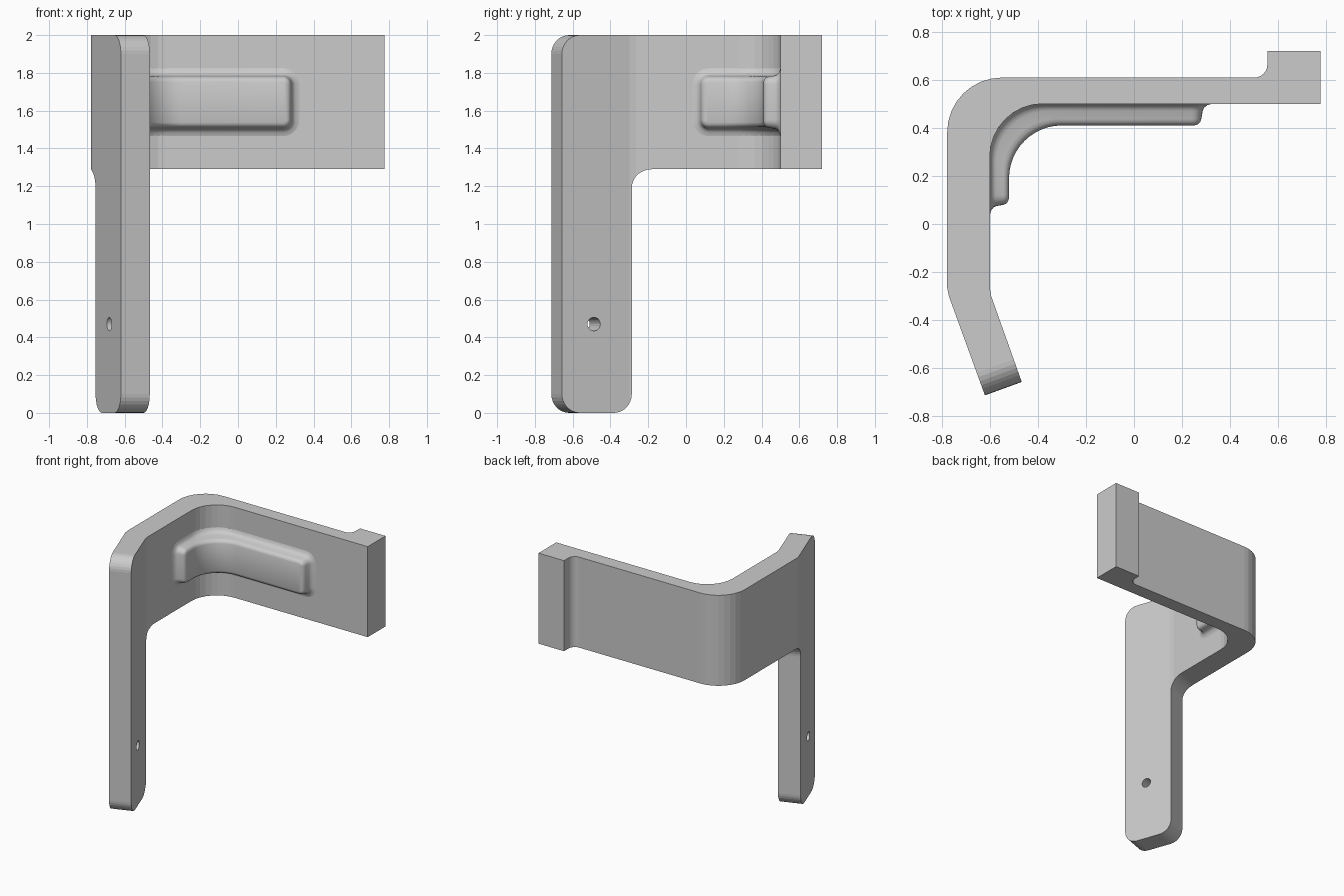
import bpy, bmesh, math
from mathutils import Vector, Matrix

if "Cube" in bpy.data.objects:
    bpy.data.objects.remove(bpy.data.objects["Cube"])

grey = bpy.data.materials.new("light grey metal")
grey.diffuse_color = (0.6, 0.6, 0.6, 1)
grey.use_nodes = True
grey.node_tree.nodes["Principled BSDF"].inputs["Base Color"].default_value = grey.diffuse_color


def arc(cx, cy, r, a0, a1, n=8):
    return [(cx + r * math.cos(math.radians(a0 + (a1 - a0) * i / n)),
             cy + r * math.sin(math.radians(a0 + (a1 - a0) * i / n))) for i in range(n + 1)]


def finish(name, bm):
    bmesh.ops.recalc_face_normals(bm, faces=bm.faces)
    me = bpy.data.meshes.new(name)
    bm.to_mesh(me)
    bm.free()
    ob = bpy.data.objects.new(name, me)
    bpy.context.collection.objects.link(ob)
    me.materials.append(grey)
    return ob


def prism(name, pts, lo, hi, mat=Matrix()):
    """Extrude a 2D outline along local z, then place it by a matrix."""
    bm = bmesh.new()
    f = bm.faces.new([bm.verts.new((x, y, lo)) for x, y in pts])
    ext = bmesh.ops.extrude_face_region(bm, geom=[f])["geom"]
    bmesh.ops.translate(bm, vec=(0, 0, hi - lo),
                        verts=[v for v in ext if isinstance(v, bmesh.types.BMVert)])
    bm.transform(mat)
    return finish(name, bm)


def boolean(ob, cutter, op):
    m = ob.modifiers.new(op, 'BOOLEAN')
    m.operation, m.object, m.solver = op, cutter, 'EXACT'
    bpy.context.view_layer.objects.active = ob
    bpy.ops.object.modifier_apply(modifier=m.name)
    bpy.data.objects.remove(cutter, do_unlink=True)


# Bracket body: plan outline, full height
plan = [(-0.62, -0.713), (-0.77, -0.3), (-0.777, -0.265)]
plan += arc(-0.55, 0.382, 0.227, 180, 90)
plan += arc(0.5, 0.664, 0.055, -90, 0, 6)
plan += [(0.555, 0.72), (0.776, 0.72), (0.776, 0.5)]
plan += arc(-0.38, 0.28, 0.22, 90, 180)
plan += [(-0.60, -0.265), (-0.594, -0.3), (-0.467, -0.657)]
body = prism("bracket_body", plan, 0, 2)

# Side outline (distance from flange tip, height) seen square to the slanted flange
side = arc(0.1, 0.1, 0.1, 180, 270) + arc(0.292, 0.1, 0.1, 270, 360)
side += arc(0.492, 1.19, 0.1, 180, 90) + [(2.5, 1.29), (2.5, 2.1), (0.1, 2.1)]
side += arc(0.1, 1.9, 0.1, 90, 180)
c, s = math.cos(math.radians(20)), math.sin(math.radians(20))
flange = Matrix(((-s, 0, c, -0.544), (c, 0, s, -0.685), (0, 1, 0, 0), (0, 0, 0, 1)))
boolean(body, prism("side_cutter", side, -3, 3, flange), 'INTERSECT')

# Screw holes: two in the flange, three in the end pad
for z in (0.47, 1.47):
    boolean(body, prism("flange_hole", arc(0.18, z, 0.036, 0, 345, 23), -0.3, 0.3, flange), 'DIFFERENCE')
pad = Matrix(((1, 0, 0, 0), (0, 0, 1, 0), (0, 1, 0, 0), (0, 0, 0, 1)))
for z in (1.47, 1.648, 1.825):
    boolean(body, prism("pad_hole", arc(0.662, z, 0.043, 0, 345, 23), 0.3, 0.9, pad), 'DIFFERENCE')

# Raised corner rib: rings of (outset, height fraction) from wall to top
R, ZC, HZ, K = 0.22, 1.645, 0.135, 5
rings = [(0.05, -0.1), (0.045, 0), (0.025, 0.06), (0.012, 0.18), (0.006, 0.32),
         (0, 0.7), (-0.004, 0.84), (-0.014, 0.95), (-0.028, 1)]
bm = bmesh.new()
loops = []
for o, t in rings:
    cen = Vector((-0.38, 0.28)).lerp(Vector((-0.30, 0.19)), t)
    r, cols = 0.04 + o, []
    q = [math.radians(90 * i / K) for i in range(K + 1)]
    for a in q:
        cols.append((cen.x - R, 0.08 - o + r * (1 - math.cos(a)), HZ + o - r * (1 - math.sin(a))))
    cols += [(x, y, HZ + o) for x, y in arc(cen.x, cen.y, R, 180, 90, 12)]
    for a in reversed(q):
        cols.append((0.28 + o - r * (1 - math.cos(a)), cen.y + R, HZ + o - r * (1 - math.sin(a))))
    loops.append(([bm.verts.new((x, y, ZC + h)) for x, y, h in cols],
                  [bm.verts.new((x, y, ZC - h)) for x, y, h in cols]))
for (t0, b0), (t1, b1) in zip(loops, loops[1:]):
    l0, l1 = t0 + b0[::-1], t1 + b1[::-1]
    n = len(l0)
    for i in range(n):
        j = (i + 1) % n
        bm.faces.new((l0[i], l0[j], l1[j], l1[i]))
for top, bot in (loops[0], loops[-1]):
    for i in range(len(top) - 1):
        bm.faces.new((top[i], top[i + 1], bot[i + 1], bot[i]))
rib = finish("corner_rib", bm)

# Smooth the rounded rib, keep the body's facets
bpy.ops.object.select_all(action='DESELECT')
rib.select_set(True)
bpy.context.view_layer.objects.active = rib
bpy.ops.object.shade_smooth_by_angle(angle=math.radians(35))
